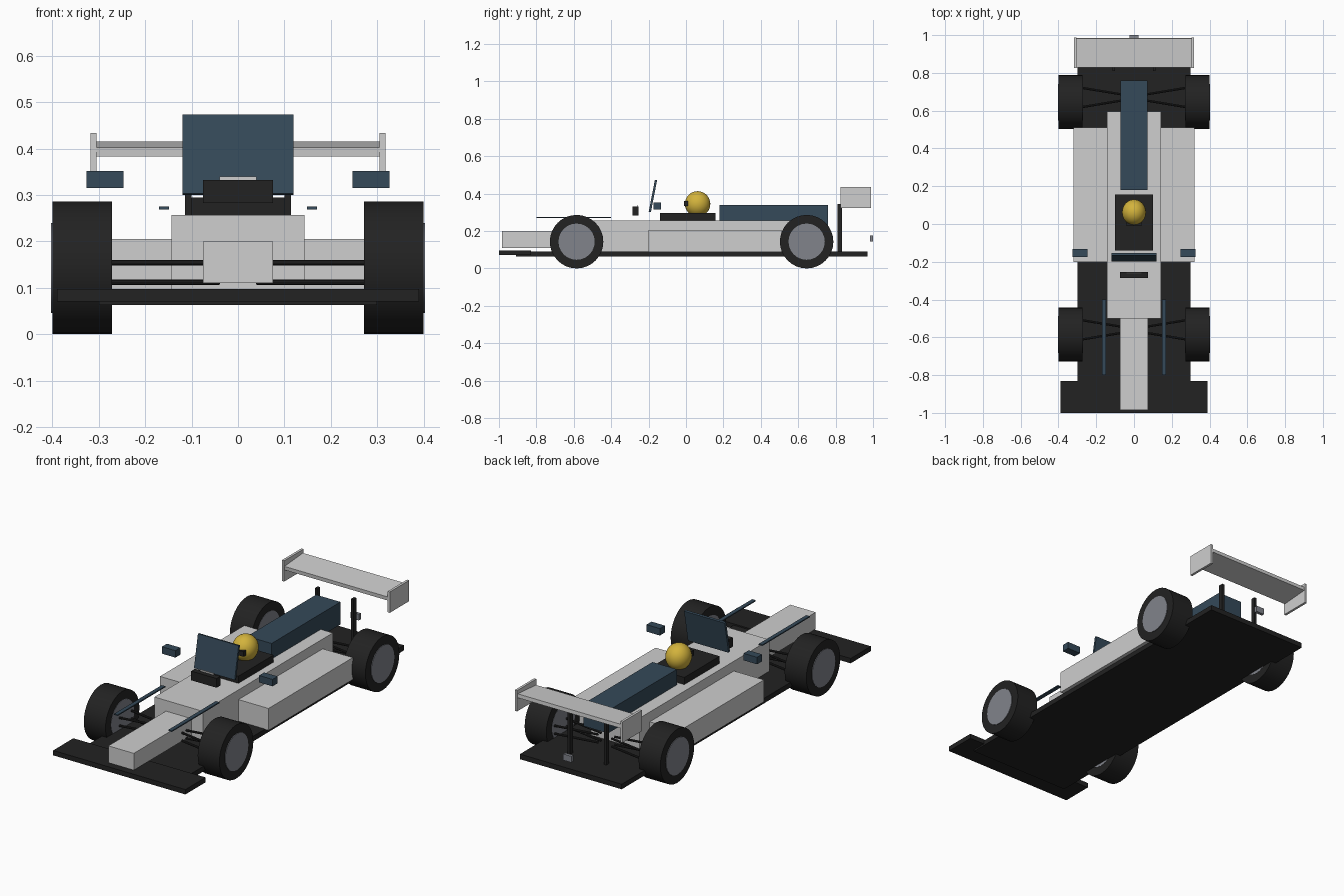
import bpy
from math import pi, radians
from mathutils import Vector

cube = bpy.data.objects.get("Cube")
if cube:
    bpy.data.objects.remove(cube, do_unlink=True)


def material(name, rgb):
    m = bpy.data.materials.new(name)
    m.use_nodes = True
    m.diffuse_color = (*rgb, 1)
    m.node_tree.nodes["Principled BSDF"].inputs["Base Color"].default_value = (*rgb, 1)
    return m


WHITE = material("light_grey_paint", (0.62, 0.62, 0.62))
BLACK = material("black", (0.016, 0.016, 0.016))
BLUE = material("dark_blue", (0.035, 0.067, 0.1))
YELLOW = material("helmet_yellow", (0.65, 0.45, 0.045))
METAL = material("rim_grey", (0.22, 0.23, 0.26))


def finish(name, mat, smooth=False):
    ob = bpy.context.object
    ob.name = name
    ob.data.materials.append(mat)
    if smooth:
        bpy.ops.object.shade_smooth_by_angle(angle=radians(35))
    return ob


def box(name, x, y, z, mat, tilt=0):
    """Box from (min, max) ranges, optionally tilted about x."""
    bpy.ops.mesh.primitive_cube_add(size=1)
    ob = finish(name, mat)
    ranges = (x, y, z)
    size = [b - a for a, b in ranges]
    for v in ob.data.vertices:
        v.co = [c * s for c, s in zip(v.co, size)]
    ob.location = [(a + b) / 2 for a, b in ranges]
    ob.rotation_euler.x = radians(tilt)
    return ob


def pair(name, x, y, z, mat):
    """Matching boxes on both sides."""
    box("left_" + name, x, y, z, mat)
    box("right_" + name, (-x[1], -x[0]), y, z, mat)


def cylinder(name, radius, depth, location, mat, sides=32):
    bpy.ops.mesh.primitive_cylinder_add(vertices=sides, radius=radius, depth=depth,
                                        location=location, rotation=(0, pi / 2, 0))
    return finish(name, mat, True)


def rod(name, start, end, radius, mat):
    a, b = Vector(start), Vector(end)
    bpy.ops.mesh.primitive_cylinder_add(vertices=8, radius=radius, depth=(b - a).length,
                                        location=(a + b) / 2)
    ob = finish(name, mat, True)
    ob.rotation_euler = (b - a).to_track_quat("Z", "Y").to_euler()


# Floor and front wing
box("floor", (-0.3, 0.3), (-0.91, 0.97), (0.063, 0.09), BLACK)
box("front_wing", (-0.39, 0.39), (-1, -0.83), (0.071, 0.097), BLACK)

# Bodywork
box("nose", (-0.075, 0.075), (-0.985, -0.49), (0.11, 0.2), WHITE)
box("main_body", (-0.143, 0.143), (-0.5, 0.595), (0.09, 0.257), WHITE)
pair("sidepod", (0.14, 0.32), (-0.2, 0.51), (0.088, 0.205), WHITE)
box("engine_cover", (-0.072, 0.072), (0.18, 0.76), (0.22, 0.34), BLUE)

# Cockpit, windscreen and front details
box("cockpit", (-0.1, 0.1), (-0.14, 0.157), (0.25, 0.295), BLACK)
box("windscreen", (-0.12, 0.12), (-0.183, -0.171), (0.3, 0.474), BLUE, tilt=-11)
box("dash_panel", (-0.075, 0.075), (-0.287, -0.255), (0.283, 0.332), BLACK)
box("dash_trim", (-0.04, 0.04), (-0.262, -0.258), (0.325, 0.34), WHITE)
pair("mirror", (0.247, 0.326), (-0.175, -0.133), (0.315, 0.352), BLUE)
pair("side_strip", (0.149, 0.17), (-0.8, -0.4), (0.269, 0.275), BLUE)

# Driver's helmet
bpy.ops.mesh.primitive_uv_sphere_add(segments=24, ring_count=16, radius=0.068,
                                     location=(0, 0.062, 0.345))
helmet = finish("helmet", YELLOW, True)
helmet.scale.x = 0.93
box("visor", (-0.04, 0.04), (-0.01, 0.012), (0.333, 0.36), BLACK)

# Rear wing
box("rear_wing", (-0.306, 0.306), (0.828, 0.984), (0.389, 0.409), WHITE, tilt=4.5)
pair("wing_endplate", (0.305, 0.318), (0.825, 0.988), (0.323, 0.434), WHITE)
pair("wing_pylon", (0.1, 0.114), (0.81, 0.834), (0.085, 0.345), BLACK)
box("rear_light", (-0.024, 0.024), (0.983, 1), (0.143, 0.176), METAL)

# Wheels and suspension on each corner
for end, y in (("front", -0.585), ("rear", 0.645)):
    for side, s in (("left", 1), ("right", -1)):
        label = side + "_" + end
        cylinder(label + "_tyre", 0.143, 0.128, (s * 0.336, y, 0.143), BLACK)
        cylinder(label + "_rim", 0.097, 0.132, (s * 0.337, y, 0.143), METAL, 24)
        for height in (0.112, 0.154):
            for d in (-1, 1):
                rod(label + "_wishbone", (s * 0.04, y + 0.025 + d * 0.012, height),
                    (s * 0.3, y + 0.025 + d * 0.055, height), 0.006, BLACK)
